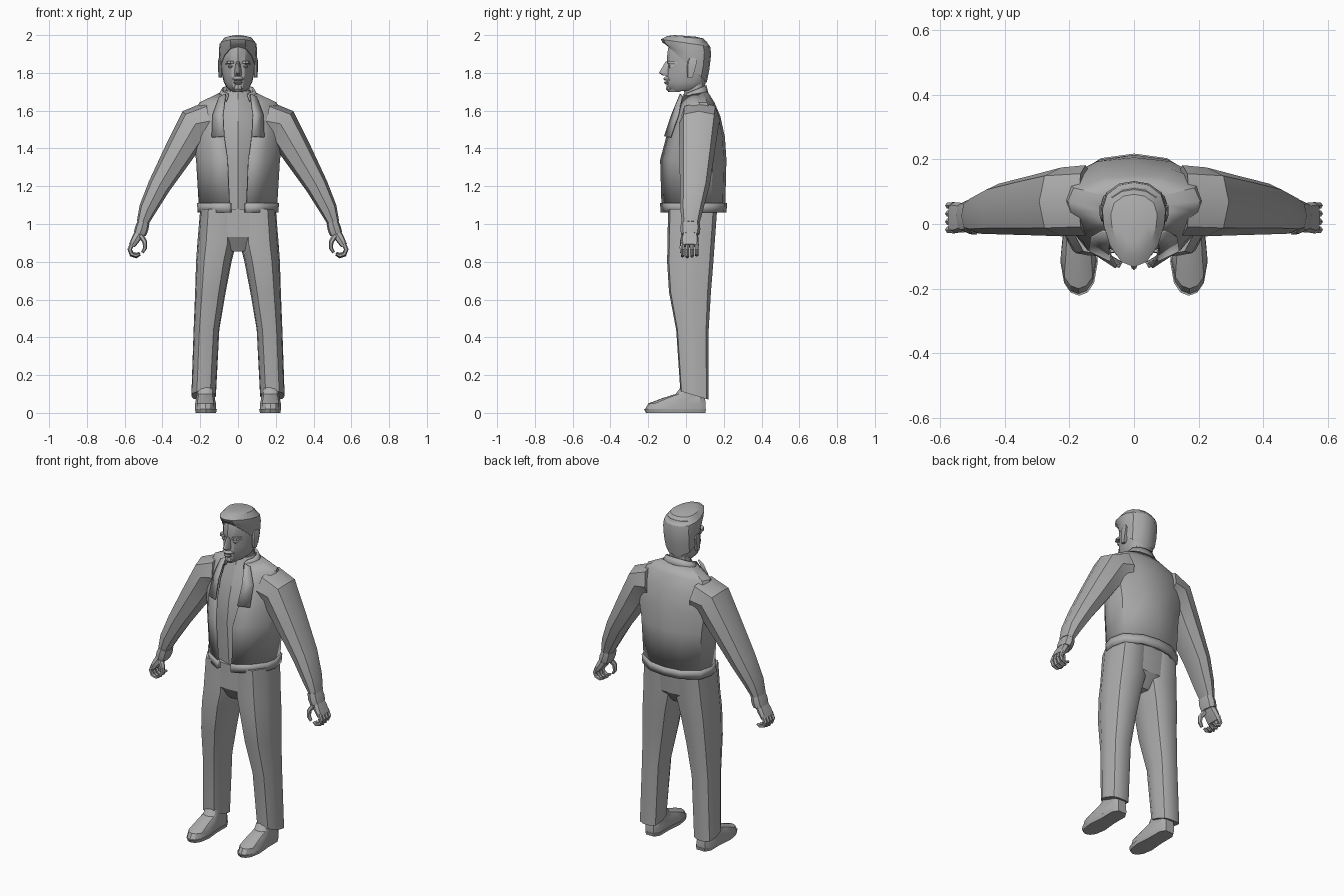
import bpy, bmesh, math
from mathutils import Vector

grey = bpy.data.materials.new("plain grey")
grey.diffuse_color = (0.42, 0.42, 0.42, 1)

# Half cross-sections, front to back: (share of half width, share of depth)
TORSO = [(0, 0), (.65, .16), (.93, .38), (1, .56), (.91, .79), (.47, .96), (0, 1)]
HEAD = [(0, 0), (.4, .06), (.75, .25), (.95, .48), (1, .68), (.85, .86), (.45, .97), (0, 1)]
LEG = [(0, 0), (.55, .04), (.93, .3), (1, .6), (.8, .92), (.4, 1), (0, 1)]
SHOE = [(0, 0), (.45, .03), (.8, .12), (1, .32), (.85, .6), (.85, .9), (.5, 1), (0, 1)]
SOFT = [(0, 0), (.6, .1), (1, .45), (1, 1), (0, 1)]
NOSE = [(0, 0), (.35, .1), (1, .75), (1, 1), (0, 1)]


def finish(name, bm, mirror=False, thick=0):
    me = bpy.data.meshes.new(name)
    bm.to_mesh(me)
    bm.free()
    me.materials.append(grey)
    ob = bpy.data.objects.new(name, me)
    bpy.context.collection.objects.link(ob)
    if mirror:
        ob.modifiers.new("mirror", "MIRROR").use_mirror_merge = False
    if thick:
        ob.modifiers.new("thickness", "SOLIDIFY").thickness = thick
    return ob


def skin(bm, rings, closed=True, caps=True):
    """Join rings of points with quads."""
    vs = [[bm.verts.new(p) for p in r] for r in rings]
    n = len(vs[0])
    for a, b in zip(vs, vs[1:]):
        for i in range(n if closed else n - 1):
            j = (i + 1) % n
            bm.faces.new((a[i], a[j], b[j], b[i]))
    if caps:
        bm.faces.new(vs[0][::-1])
        bm.faces.new(vs[-1])


def loft(name, prof, rings, cx=0, mirror=False, thick=0):
    """Stack of rings, low to high: (z front, z back, half width, y front, y back, x shift, front gap)."""
    bm, out = bmesh.new(), []
    gapped = len(rings[0]) > 6
    for r in rings:
        zf, zb, hw, yf, yb = r[:5]
        c = r[5] if len(r) > 5 else cx
        half = [(fx * hw, yf + fy * (yb - yf), zf + fy * (zb - zf)) for fx, fy in prof]
        if gapped:
            half[0] = (r[6],) + half[0][1:]
        left = [(-x, y, z) for x, y, z in half[-2::-1]]
        pts = half + (left if gapped else left[:-1])
        out.append([(x + c, y, z) for x, y, z in pts])
    skin(bm, out, not gapped, not gapped)
    return finish(name, bm, mirror, thick)


def limb(name, path, sides=8, power=.8):
    """Mirrored tube bending in the x-z plane: (x, z, half width, y min, y max)."""
    bm, out = bmesh.new(), []
    for k, (x, z, w, y0, y1) in enumerate(path):
        a, b = path[max(k - 1, 0)], path[min(k + 1, len(path) - 1)]
        d = Vector((b[0] - a[0], 0, b[1] - a[1])).normalized()
        side = Vector((-d.z, 0, d.x))
        ring = []
        for i in range(sides):
            t = 2 * math.pi * i / sides
            u, v = (math.copysign(abs(f) ** power, f) if abs(f) > 1e-6 else 0
                    for f in (math.cos(t), math.sin(t)))
            ring.append(Vector((x, (y0 + y1) / 2 + v * (y1 - y0) / 2, z)) + side * w * u)
        out.append(ring)
    skin(bm, out)
    bmesh.ops.recalc_face_normals(bm, faces=bm.faces)
    return finish(name, bm, True)


# Jacket body, hem band and collar, open at the front
loft("jacket", TORSO, [
    (1.10, 1.10, .208, -.130, .208, 0, .048), (1.34, 1.34, .222, -.137, .214, 0, .058),
    (1.46, 1.46, .242, -.105, .206, 0, .075), (1.57, 1.57, .235, -.060, .182, 0, .085),
    (1.64, 1.645, .205, -.030, .150, 0, .080), (1.68, 1.70, .105, -.010, .115, 0, .065)], thick=.01)
loft("jacket_hem", TORSO, [
    (1.06, 1.06, .214, -.135, .214, 0, .046), (1.11, 1.11, .217, -.137, .218, 0, .046)], thick=.02)
loft("collar", TORSO, [
    (1.65, 1.68, .110, -.035, .122, 0, .070), (1.685, 1.735, .088, -.015, .108, 0, .058)], thick=.01)

# Lapels
bm = bmesh.new()
A, B, C, D, E, F = [bm.verts.new(p) for p in (
    (.075, -.116, 1.465), (.14, -.085, 1.46), (.135, -.044, 1.58),
    (.10, -.025, 1.675), (.066, -.032, 1.69), (.08, -.078, 1.58))]
bm.faces.new((A, B, C, F))
bm.faces.new((F, C, D, E))
finish("lapel", bm, True, .008)

# Shirt and neck
loft("shirt", TORSO, [
    (1.06, 1.06, .17, -.085, .16), (1.34, 1.34, .18, -.105, .17), (1.47, 1.47, .18, -.088, .16),
    (1.58, 1.58, .16, -.055, .14), (1.66, 1.67, .085, -.022, .10), (1.70, 1.715, .066, -.008, .098)])
loft("neck", HEAD, [(1.64, 1.66, .062, -.005, .098), (1.78, 1.78, .062, -.015, .10)])

# Sleeves and cuffs
limb("sleeve", [
    (.15, 1.545, .105, -.035, .182), (.225, 1.53, .096, -.038, .175), (.312, 1.38, .080, -.035, .152),
    (.418, 1.2, .060, -.032, .125), (.478, 1.08, .047, -.030, .092), (.506, 1.005, .031, -.022, .072)])
limb("cuff", [(.500, 1.01, .032, -.026, .072), (.510, .975, .036, -.03, .076), (.520, .945, .033, -.026, .072)])

# Hands: palm, four curled fingers and thumb
limb("palm", [(.515, .965, .024, -.012, .058), (.538, .925, .024, -.026, .066), (.562, .885, .017, -.030, .068)], 8, .6)
for i in range(4):
    y, drop = -.029 + i * .025, (.004, 0, .003, .009)[i]
    limb(f"finger_{i + 1}", [
        (.558, .90, .013, y, y + .022), (.573, .865, .012, y, y + .022), (.563, .836 + drop, .011, y, y + .022),
        (.538, .828 + drop, .010, y + .001, y + .021), (.520, .838 + drop, .007, y + .003, y + .019)], 6, 1)
limb("thumb", [(.515, .94, .015, -.025, .015), (.493, .905, .013, -.035, -.003),
               (.492, .872, .011, -.035, -.008), (.507, .848, .007, -.032, -.013)], 6, 1)

# Trousers: seat and two legs
loft("trouser_seat", LEG, [
    (.855, .855, .05, -.045, .09), (.93, .93, .19, -.093, .150), (1.08, 1.08, .198, -.092, .165)])
loft("trouser_leg", LEG, [
    (.115, .07, .065, -.030, .120, .182), (.44, .44, .068, -.052, .120, .167),
    (.64, .64, .081, -.090, .132, .146), (.80, .80, .094, -.100, .145, .128),
    (.90, .90, .103, -.098, .152, .112), (1.08, 1.08, .096, -.095, .165, .104)], mirror=True)

# Shoes
loft("shoe_sole", SHOE, [(0, 0, .054, -.212, .102), (.02, .02, .058, -.222, .106)], .17, True)
loft("shoe_upper", SHOE, [
    (.02, .02, .056, -.216, .104), (.05, .05, .055, -.200, .104), (.078, .078, .049, -.125, .100),
    (.10, .10, .045, -.055, .098), (.15, .15, .043, -.018, .095)], .172, True)

# Head and hair
loft("head", HEAD, [
    (1.70, 1.71, .042, -.080, .07), (1.715, 1.725, .060, -.098, .098), (1.75, 1.75, .075, -.104, .105),
    (1.80, 1.80, .087, -.103, .115), (1.845, 1.845, .092, -.097, .122), (1.87, 1.87, .093, -.102, .126),
    (1.93, 1.93, .092, -.095, .128), (1.965, 1.965, .08, -.08, .11)])
loft("hair", HEAD, [
    (1.945, 1.75, .094, -.100, .110), (1.95, 1.82, .099, -.108, .124), (1.96, 1.90, .101, -.124, .133),
    (1.978, 1.94, .098, -.133, .128), (1.995, 1.982, .072, -.100, .092), (2.0, 1.992, .035, -.06, .05)])

# Face details
loft("nose", NOSE, [
    (1.785, 1.785, .018, -.122, -.085), (1.80, 1.80, .020, -.143, -.085), (1.86, 1.86, .010, -.108, -.085)])
loft("brow", SOFT, [
    (1.85, 1.845, .026, -.101, -.045), (1.863, 1.858, .024, -.100, -.045)], .040, True)
loft("eye", SOFT, [
    (1.826, 1.826, .014, -.088, -.05), (1.834, 1.834, .016, -.094, -.05), (1.842, 1.842, .014, -.088, -.05)], .038, True)
loft("moustache", SOFT, [
    (1.76, 1.76, .036, -.112, -.06), (1.768, 1.768, .034, -.121, -.06), (1.78, 1.78, .022, -.112, -.06)])
loft("lower_lip", SOFT, [
    (1.738, 1.738, .020, -.106, -.06), (1.748, 1.748, .026, -.117, -.06), (1.754, 1.754, .024, -.112, -.06)])
loft("chin", SOFT, [
    (1.70, 1.70, .026, -.094, -.03), (1.715, 1.715, .032, -.106, -.03), (1.735, 1.735, .024, -.102, -.03)])
loft("ear", SOFT, [
    (1.775, 1.775, .008, .008, .035), (1.82, 1.82, .012, .005, .048), (1.86, 1.86, .013, .008, .058),
    (1.878, 1.878, .008, .018, .05)], .094, True)

# Smooth shading with sharp folds kept
bpy.ops.object.select_all(action="SELECT")
bpy.context.view_layer.objects.active = bpy.data.objects["jacket"]
bpy.ops.object.shade_smooth_by_angle(angle=math.radians(32))
